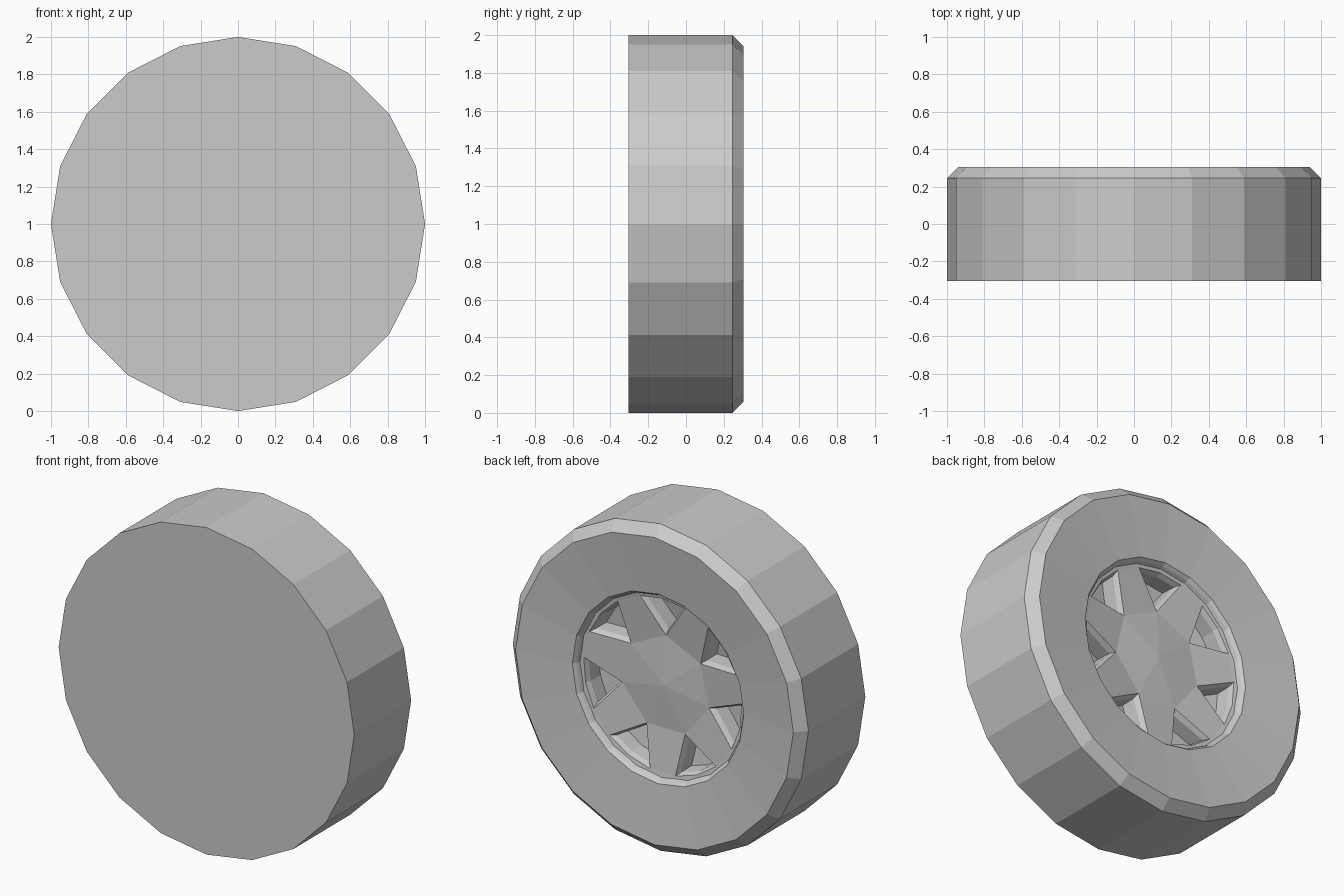
import bpy, bmesh
from math import cos, sin, pi, radians
from mathutils import Vector

if "Cube" in bpy.data.objects:
    bpy.data.objects.remove(bpy.data.objects["Cube"])

SPOKES = 7


def at(r, deg, y):
    """Point on the wheel: radius, angle in the xz plane, depth along y."""
    a = radians(deg)
    return Vector((r * cos(a), y, 1 + r * sin(a)))


def finish(bm, name):
    bmesh.ops.remove_doubles(bm, verts=bm.verts, dist=1e-4)
    mesh = bpy.data.meshes.new(name)
    bm.to_mesh(mesh)
    bm.free()
    ob = bpy.data.objects.new(name, mesh)
    bpy.context.collection.objects.link(ob)
    return ob


def face(bm, pts):
    """Add a flat face, turned so that it looks towards +y."""
    f = bm.faces.new([bm.verts.new(p) for p in pts])
    f.normal_update()
    if f.normal.y < 0:
        f.normal_flip()


# Tyre: 20-sided lathe with flat inner face, chamfered shoulder and bead lip
bm = bmesh.new()
profile = [(1, -.305), (1, .245), (.94, .305), (.58, .27), (.565, .25), (.55, .21)]
rings = [[bm.verts.new(at(r, i * 18, y)) for i in range(20)] for r, y in profile]
bm.faces.new(rings[0])
for a, b in zip(rings, rings[1:]):
    for i in range(20):
        j = (i + 1) % 20
        bm.faces.new((a[i], a[j], b[j], b[i]))
bmesh.ops.recalc_face_normals(bm, faces=bm.faces)
finish(bm, "tyre")

# Rim: shallow hub, seven spokes and seven bevelled triangular pockets
bm = bmesh.new()
step = 360 / SPOKES
hub = at(0, 0, .215)
for k in range(SPOKES):
    c = 90 + k * step
    apex, apex2 = at(.30, c, .195), at(.30, c + step, .195)
    outer = [at(.535, c + d, .225) for d in (-16.5, 0, 16.5)]
    nxt = at(.535, c + step - 16.5, .225)
    edge = [at(.59, c + d, .235) for d in (-16.5, 0, 16.5, step - 16.5)]
    # hub facet and spoke
    face(bm, (hub, apex, apex2))
    face(bm, (apex, outer[2], nxt, apex2))
    # outer band
    for p, q, r, s in zip(outer + [nxt], outer[1:] + [nxt], edge, edge[1:]):
        face(bm, (p, r, s, q))
    # pocket: bevel, wall and floor
    loop = [apex] + outer
    mid = at(.46, c, 0)

    def inset(t, drop):
        return [Vector((p.x + (mid.x - p.x) * t, p.y - drop, p.z + (mid.z - p.z) * t))
                for p in loop]
    levels = [loop, inset(.17, .03), inset(.22, .12)]
    for a, b in zip(levels, levels[1:]):
        for i in range(4):
            j = (i + 1) % 4
            face(bm, (a[i], a[j], b[j], b[i]))
    face(bm, levels[-1])
finish(bm, "spoked_rim")
